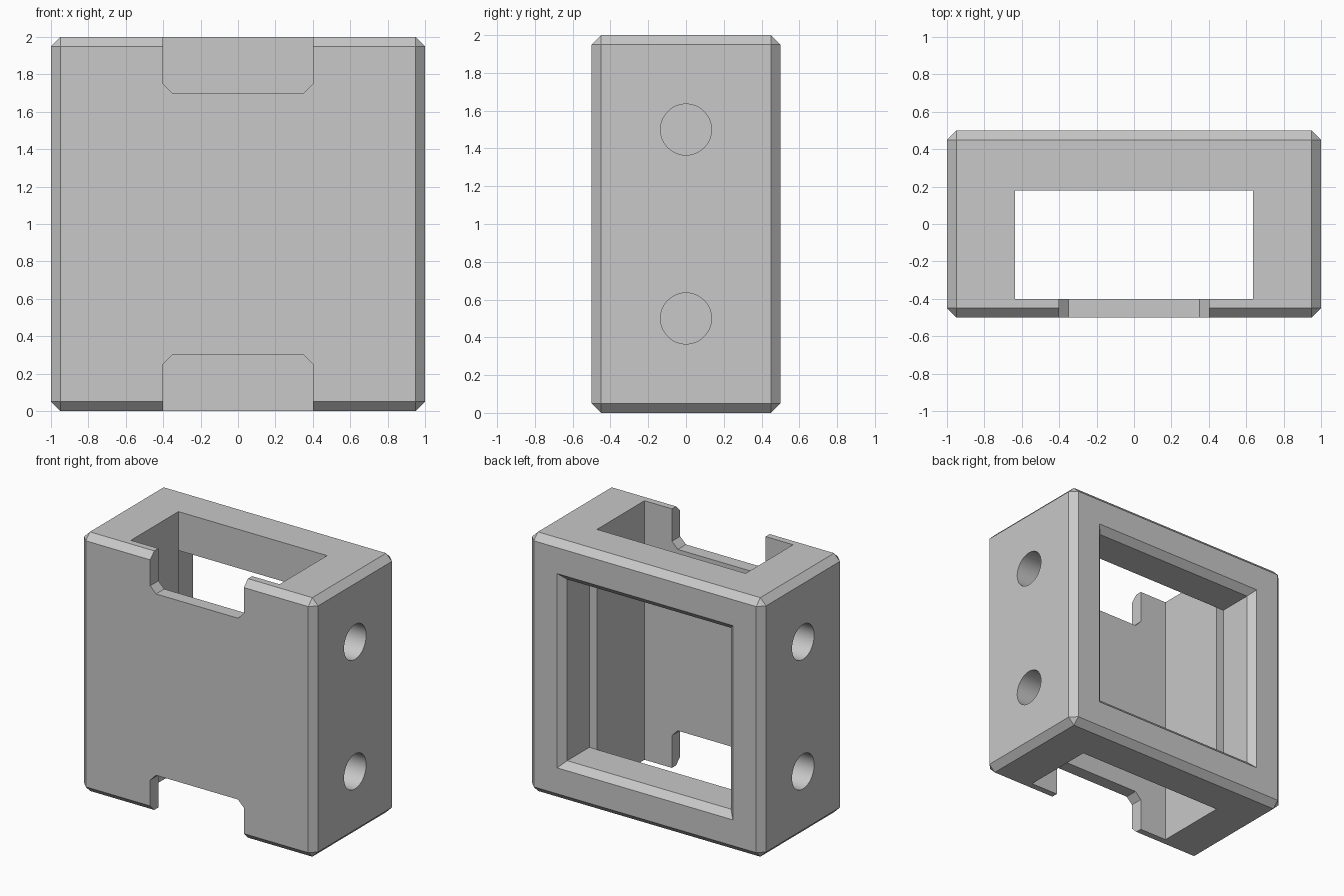
import bpy
import bmesh
from math import cos, sin, pi, radians
from mathutils import Vector

old = bpy.data.objects.get("Cube")
if old:
    bpy.data.objects.remove(old, do_unlink=True)

grey = bpy.data.materials.new("plain grey")
grey.use_nodes = True
colour = (0.58, 0.58, 0.58, 1)
grey.diffuse_color = colour
grey.node_tree.nodes["Principled BSDF"].inputs["Base Color"].default_value = colour


def loft(name, rings):
    """Closed solid through successive rings of points."""
    bm = bmesh.new()
    loops = [[bm.verts.new(Vector(p)) for p in ring] for ring in rings]
    n = len(loops[0])
    for a, b in zip(loops, loops[1:]):
        for i in range(n):
            j = (i + 1) % n
            bm.faces.new((a[i], a[j], b[j], b[i]))
    bm.faces.new(loops[0])
    bm.faces.new(loops[-1])
    bmesh.ops.recalc_face_normals(bm, faces=bm.faces)
    mesh = bpy.data.meshes.new(name)
    bm.to_mesh(mesh)
    bm.free()
    mesh.materials.append(grey)
    obj = bpy.data.objects.new(name, mesh)
    bpy.context.scene.collection.objects.link(obj)
    return obj


def rect_xy(hx, y0, y1, z):
    return [(-hx, y0, z), (hx, y0, z), (hx, y1, z), (-hx, y1, z)]


def square_xz(h, y):
    return [(-h, y, 1 - h), (h, y, 1 - h), (h, y, 1 + h), (-h, y, 1 + h)]


def apply(obj, mod):
    bpy.context.view_layer.objects.active = obj
    bpy.ops.object.modifier_apply(modifier=mod.name)


def carve(obj, cutter):
    mod = obj.modifiers.new("carve", 'BOOLEAN')
    mod.operation = 'DIFFERENCE'
    mod.solver = 'EXACT'
    mod.object = cutter
    cutter.hide_render = True
    apply(obj, mod)
    bpy.data.objects.remove(cutter, do_unlink=True)


# Chamfered outer block
housing = loft("housing", [rect_xy(1, -0.5, 0.5, z) for z in (0, 2)])
bevel = housing.modifiers.new("chamfer", 'BEVEL')
bevel.width = 0.05
bevel.segments = 1
apply(housing, bevel)

# Vertical shaft, open at top and bottom
carve(housing, loft("shaft_cutter", [rect_xy(0.635, -0.4, 0.18, z) for z in (-0.2, 2.2)]))

# Square back window with chamfered rim
carve(housing, loft("window_cutter", [
    square_xz(0.8, 0.55), square_xz(0.7, 0.45), square_xz(0.7, 0.18)]))

# Notches in the top and bottom of the front wall
half = [(0.4, 2.2), (0.4, 1.75), (0.35, 1.7)]
outline = half + [(-x, z) for x, z in reversed(half)]
for flip in (False, True):
    carve(housing, loft("notch_cutter", [
        [(x, y, 2 - z if flip else z) for x, z in outline] for y in (-0.6, -0.3)]))

# Blind round holes in both sides
for side in (-1, 1):
    for z in (0.5, 1.5):
        carve(housing, loft("hole_cutter", [
            [(side * x, 0.135 * cos(2 * pi * i / 48), z + 0.135 * sin(2 * pi * i / 48))
             for i in range(48)] for x in (0.73, 1.1)]))

# Smooth hole walls, sharp edges elsewhere
bpy.ops.object.select_all(action='DESELECT')
housing.select_set(True)
bpy.context.view_layer.objects.active = housing
bpy.ops.object.shade_smooth_by_angle(angle=radians(20))
